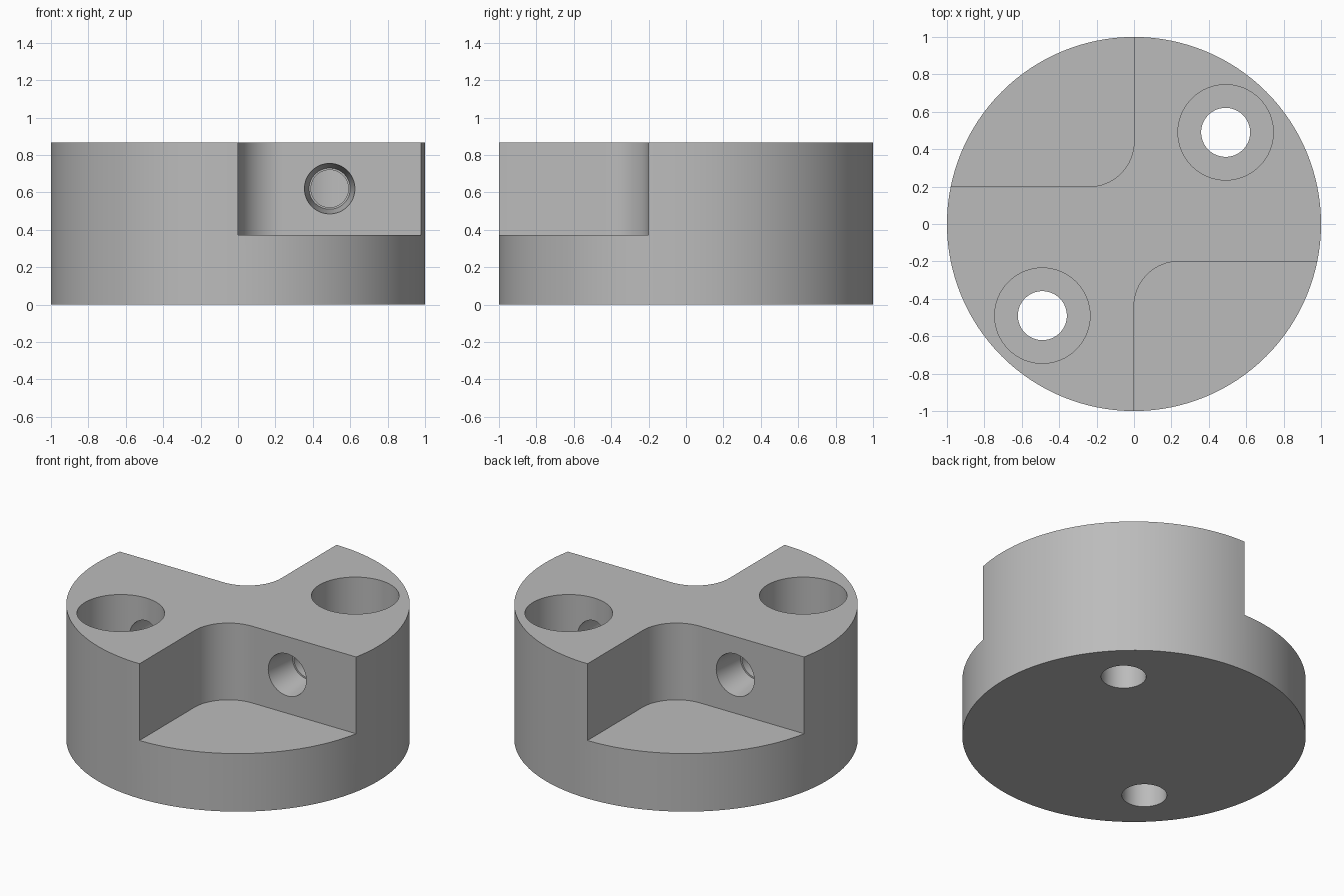
import bpy, bmesh, math
from mathutils import Matrix, Vector

RADIUS, HEIGHT, FLOOR = 1.0, 0.866, 0.373
WALL, FILLET = 0.2, 0.24        # pocket wall offset and corner radius
HOLE, CROSS_Z = 0.49, 0.62      # hole offset from the axis, cross hole height

old = bpy.data.objects.get("Cube")
if old:
    bpy.data.objects.remove(old, do_unlink=True)

grey = bpy.data.materials.new("plain grey")
grey.use_nodes = True
colour = (0.5, 0.5, 0.5, 1)
grey.diffuse_color = colour
grey.node_tree.nodes["Principled BSDF"].inputs["Base Color"].default_value = colour


def finish(name, bm, matrix):
    bmesh.ops.recalc_face_normals(bm, faces=bm.faces[:])
    bm.transform(matrix)
    mesh = bpy.data.meshes.new(name)
    bm.to_mesh(mesh)
    bm.free()
    mesh.materials.append(grey)
    obj = bpy.data.objects.new(name, mesh)
    bpy.context.collection.objects.link(obj)
    return obj


def turned(name, profile, matrix=Matrix(), sides=64):
    """Solid of revolution about z from (radius, z) pairs."""
    bm = bmesh.new()
    rings = [[bm.verts.new((r * math.cos(a), r * math.sin(a), z))
              for a in (math.tau * i / sides for i in range(sides))]
             for r, z in profile]
    for low, high in zip(rings, rings[1:]):
        for i in range(sides):
            j = (i + 1) % sides
            bm.faces.new((low[i], low[j], high[j], high[i]))
    bm.faces.new(rings[0][::-1])
    bm.faces.new(rings[-1])
    return finish(name, bm, matrix)


def pocket(name, matrix):
    """Corner block with one rounded inner edge."""
    outline = [(0, -2), (2, -2), (2, -WALL)]
    for i in range(17):
        a = math.pi / 2 * (1 + i / 16)
        outline.append((FILLET + FILLET * math.cos(a),
                        -WALL - FILLET + FILLET * math.sin(a)))
    bm = bmesh.new()
    base = bm.faces.new([bm.verts.new((x, y, FLOOR)) for x, y in outline])
    top = bmesh.ops.extrude_face_region(bm, geom=[base])["geom"]
    bmesh.ops.translate(bm, vec=Vector((0, 0, 1)),
                        verts=[v for v in top if isinstance(v, bmesh.types.BMVert)])
    return finish(name, bm, matrix)


# Main round block
body = turned("clamp_body", [(RADIUS, 0), (RADIUS, HEIGHT)], sides=128)

# Cutters, repeated half a turn apart
cutters = []
for side, angle in (("front", 0), ("back", math.pi)):
    spin = Matrix.Rotation(angle, 4, 'Z')
    cutters.append(pocket(side + "_pocket_cutter", spin))
    # Counterbored vertical screw hole
    cutters.append(turned(side + "_screw_hole_cutter",
                          [(0.131, -0.2), (0.131, FLOOR), (0.255, FLOOR), (0.255, 1.2)],
                          spin @ Matrix.Translation((HOLE, HOLE, 0))))
    # Tapered cross hole from the pocket wall into the counterbore
    along_y = Matrix.Translation((HOLE, -WALL, CROSS_Z)) @ Matrix.Rotation(-math.pi / 2, 4, 'X')
    cutters.append(turned(side + "_cross_hole_cutter",
                          [(0.147, -0.1), (0.135, 0), (0.11, 0.21), (0.1, 0.21), (0.1, 0.6)],
                          spin @ along_y))

for cutter in cutters:
    cutter.hide_render = True
    mod = body.modifiers.new(cutter.name, 'BOOLEAN')
    mod.operation = 'DIFFERENCE'
    mod.solver = 'EXACT'
    mod.object = cutter

# Bake the cuts, then discard the cutters
bpy.context.view_layer.update()
evaluated = body.evaluated_get(bpy.context.evaluated_depsgraph_get())
mesh = bpy.data.meshes.new_from_object(evaluated)
body.modifiers.clear()
body.data = mesh
for cutter in cutters:
    bpy.data.objects.remove(cutter, do_unlink=True)

# Smooth curved walls with sharp rims
bpy.ops.object.select_all(action='DESELECT')
body.select_set(True)
bpy.context.view_layer.objects.active = body
bpy.ops.object.shade_smooth_by_angle(angle=math.radians(30))
